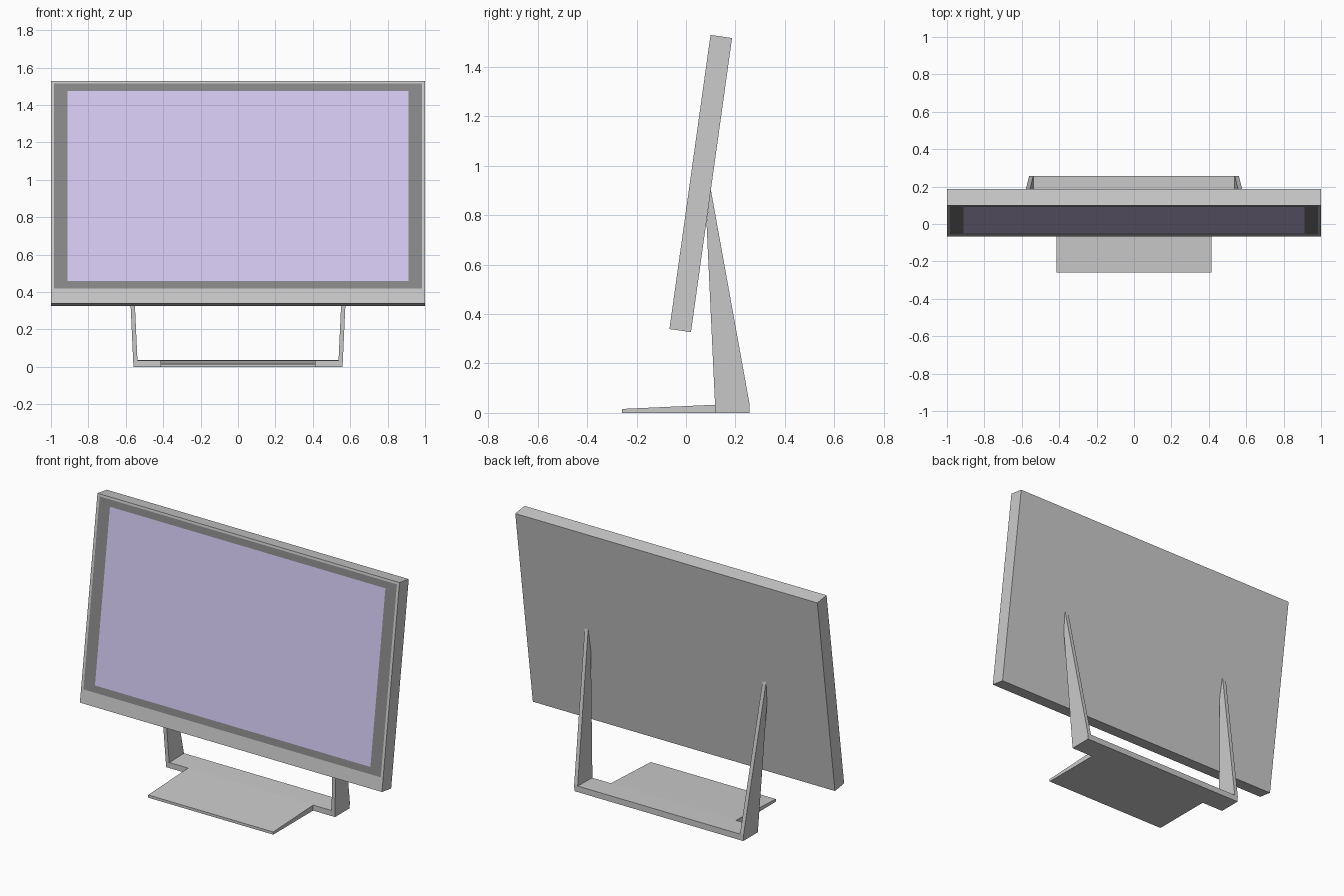
import bpy, bmesh, math
from mathutils import Matrix

if "Cube" in bpy.data.objects:
    bpy.data.objects.remove(bpy.data.objects["Cube"])


def material(name, rgb):
    m = bpy.data.materials.new(name)
    m.diffuse_color = (*rgb, 1)
    m.use_nodes = True
    m.node_tree.nodes["Principled BSDF"].inputs["Base Color"].default_value = m.diffuse_color
    return m


def finish(name, bm, mats=()):
    bmesh.ops.recalc_face_normals(bm, faces=bm.faces)
    me = bpy.data.meshes.new(name)
    bm.to_mesh(me)
    bm.free()
    for m in mats:
        me.materials.append(m)
    ob = bpy.data.objects.new(name, me)
    bpy.context.collection.objects.link(ob)
    return ob


def prism(name, profile, left, right):
    """Side profile (y, z) spanned between x = left(z) and x = right(z)."""
    bm = bmesh.new()
    a = [bm.verts.new((left(z), y, z)) for y, z in profile]
    b = [bm.verts.new((right(z), y, z)) for y, z in profile]
    bm.faces.new(a)
    bm.faces.new(b[::-1])
    for i in range(len(profile)):
        j = (i + 1) % len(profile)
        bm.faces.new((a[i], a[j], b[j], b[i]))
    return finish(name, bm)


# Tilted display: nested rectangles on the front face (half width, bottom, top)
HEIGHT, DEPTH = 1.201, 0.088
bm = bmesh.new()


def rectangle(hw, lo, hi, y=0):
    return [bm.verts.new((x, y, z)) for x, z in
            ((-hw, lo), (hw, lo), (hw, hi), (-hw, hi))]


def band(p, q, index):
    for i in range(4):
        j = (i + 1) % 4
        bm.faces.new((p[i], p[j], q[j], q[i])).material_index = index


back = rectangle(1, 0, HEIGHT, DEPTH)
front = rectangle(1, 0, HEIGHT)
border = rectangle(0.984, 0.08, 1.187)
picture = rectangle(0.912, 0.121, 1.146)
bm.faces.new(back)
band(back, front, 0)
band(front, border, 0)
band(border, picture, 1)
bm.faces.new(picture).material_index = 2
bm.transform(Matrix.Translation((0, -0.067, 0.339)) @
             Matrix.Rotation(-math.radians(7.95), 4, 'X'))
finish("display_panel", bm, [material("casing_grey", (0.8, 0.8, 0.8)),
                             material("border_black", (0.25, 0.25, 0.25)),
                             material("screen_violet", (0.66, 0.59, 0.89))])

# Stand legs: tapered blades leaning outwards
leg_profile = [(0.119, 0), (0.257, 0), (0.257, 0.036), (0.1, 0.905), (0.083, 0.77)]
for side, label in ((-1, "left"), (1, "right")):
    prism(label + "_leg", leg_profile,
          lambda z: side * (0.536 + 0.046 * z),
          lambda z: side * (0.559 + 0.046 * z))

# Rear cross bar and sloping foot plate
prism("cross_bar", [(0.119, 0), (0.257, 0), (0.257, 0.036), (0.119, 0.033)],
      lambda z: -0.537, lambda z: 0.537)
prism("foot_plate", [(-0.258, 0), (0.119, 0), (0.119, 0.033), (-0.258, 0.016)],
      lambda z: -0.414, lambda z: 0.414)
